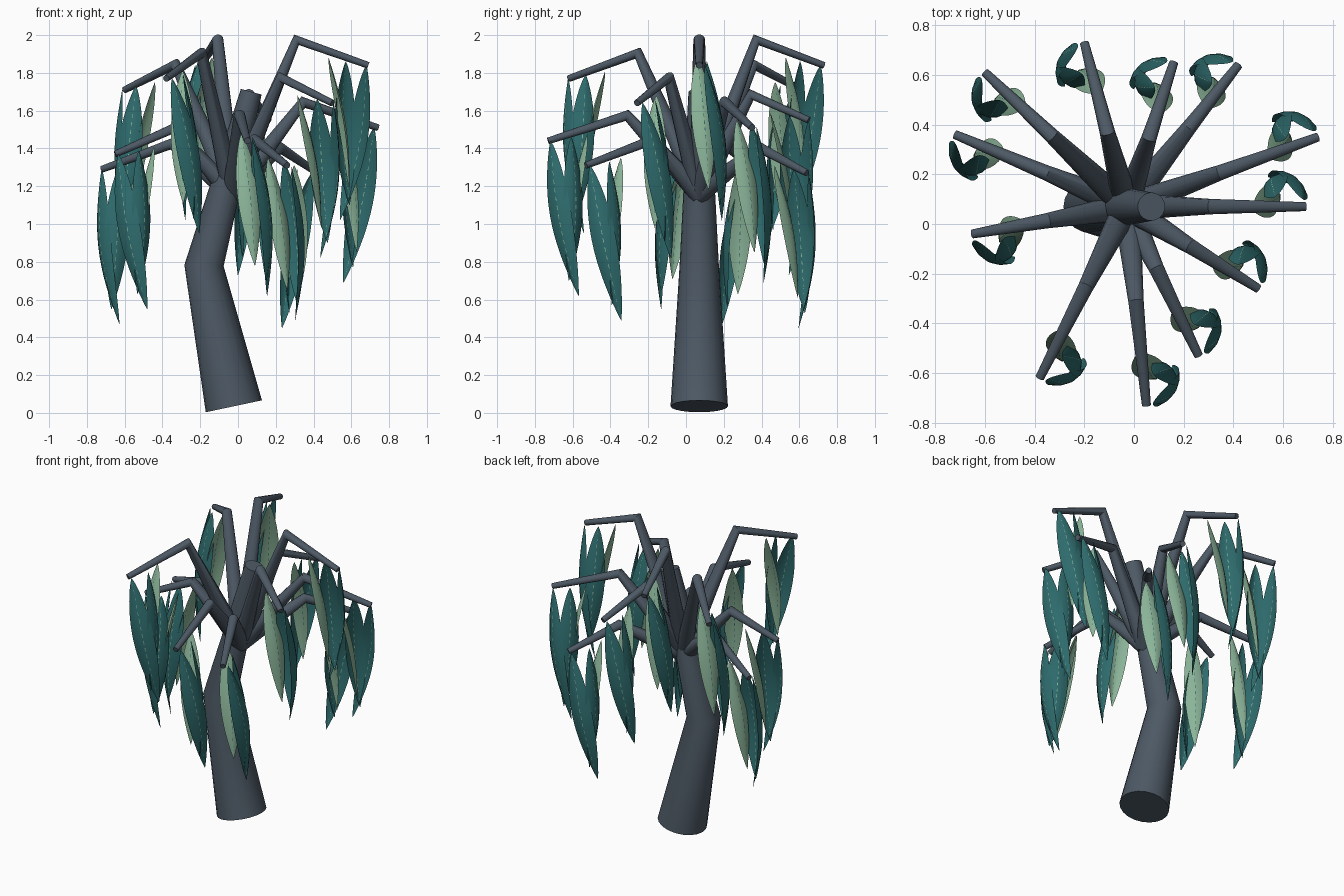
import bpy, bmesh, math
from mathutils import Vector

cube = bpy.data.objects.get("Cube")
if cube:
    bpy.data.objects.remove(cube, do_unlink=True)


def material(name, rgb):
    m = bpy.data.materials.new(name)
    m.use_nodes = True
    m.diffuse_color = (*rgb, 1)
    m.node_tree.nodes["Principled BSDF"].inputs["Base Color"].default_value = (*rgb, 1)
    return m


BARK = material("slate bark", (0.075, 0.1, 0.13))
TEAL = material("deep teal leaf", (0.027, 0.145, 0.15))
PALE = material("pale green leaf", (0.26, 0.46, 0.32))


def finish(bm, name, mats, angle):
    mesh = bpy.data.meshes.new(name)
    bm.to_mesh(mesh)
    bm.free()
    for mat in mats:
        mesh.materials.append(mat)
    ob = bpy.data.objects.new(name, mesh)
    bpy.context.collection.objects.link(ob)
    bpy.ops.object.select_all(action='DESELECT')
    ob.select_set(True)
    bpy.context.view_layer.objects.active = ob
    bpy.ops.object.shade_smooth_by_angle(angle=math.radians(angle))


# Tapered limb with one mitred bend
def limb(name, points, radii, sides):
    p = [Vector(q) for q in points]
    first, last = (p[1] - p[0]).normalized(), (p[2] - p[1]).normalized()
    side = first.cross(last).normalized()
    bm = bmesh.new()
    rings = []
    for c, d, r in zip(p, (first, (first + last).normalized(), last), radii):
        other = d.cross(side)
        rings.append([])
        for i in range(sides):
            a = math.tau * i / sides
            rings[-1].append(bm.verts.new(c + r * (math.cos(a) * side + math.sin(a) * other)))
    for low, high in zip(rings, rings[1:]):
        for i in range(sides):
            j = (i + 1) % sides
            bm.faces.new((low[i], low[j], high[j], high[i]))
    bm.faces.new(rings[0][::-1])
    bm.faces.new(rings[-1])
    bmesh.ops.recalc_face_normals(bm, faces=bm.faces[:])
    finish(bm, name, [BARK], 35)


# Hanging blade, bowed outward, with a dashed midrib in the second colour
def leaf(name, top, bottom, normal, width, bow, mats, rows=36):
    across = (bottom - top).cross(normal).normalized()
    bm = bmesh.new()
    grid = []
    for i in range(rows + 1):
        s = i / rows
        half = width / 2 * math.sin(math.pi * s ** 0.9) ** 0.85 if 0 < i < rows else 0.001
        centre = top.lerp(bottom, s) + normal * bow * math.sin(math.pi * s)
        grid.append([bm.verts.new(centre + across * half * k - normal * half * (0.4 * k * k))
                     for k in (-1, -0.5, -0.03, 0.03, 0.5, 1)])
    for i, (a, b) in enumerate(zip(grid, grid[1:])):
        for k in range(5):
            face = bm.faces.new((a[k], b[k], b[k + 1], a[k + 1]))
            face.material_index = int(k == 2 and i % 2 == 1)
    finish(bm, name, mats, 40)


# Trunk
limb("trunk", [(-0.022, 0.07, 0.035), (-0.18, 0.07, 0.78), (0.07, 0.07, 1.7)],
     (0.152, 0.104, 0.057), 20)

# Branch tips (x, y, z) and the level length of each drooping end
FORK = Vector((-0.03, 0.07, 1.16))
BRANCHES = [
    (-0.20, 0.73, 1.84, 0.37), (0.16, 0.65, 1.55, 0.32), (0.42, 0.64, 1.27, 0.32),
    (0.74, 0.35, 1.51, 0.42), (0.69, 0.07, 1.84, 0.38), (0.50, -0.26, 1.64, 0.32),
    (0.26, -0.53, 1.31, 0.39), (0.05, -0.73, 1.44, 0.42), (-0.38, -0.62, 1.77, 0.41),
    (-0.65, -0.04, 1.37, 0.31), (-0.72, 0.36, 1.29, 0.40), (-0.60, 0.61, 1.71, 0.37),
]

# Each leaf: top and bottom as (outward, sideways, height), facing angle, width, bow, colours
LEAVES = [
    ("outer_leaf", (-0.01, 0.03, 0.0), (-0.15, 0.12, -0.82), 55, 0.13, 0.06, (TEAL, PALE)),
    ("side_leaf", (-0.12, 0.04, 0.02), (-0.10, 0.11, -0.74), 122, 0.13, 0.05, (TEAL, PALE)),
    ("inner_leaf", (-0.21, -0.01, 0.04), (-0.10, 0.05, -0.66), 14, 0.125, 0.035, (PALE, TEAL)),
]

for n, (x, y, z, droop) in enumerate(BRANCHES, 1):
    tip = Vector((x, y, z))
    out = Vector((x - FORK.x, y - FORK.y, 0)).normalized()
    turn = Vector((-out.y, out.x, 0))
    bend = tip - out * droop + Vector((0, 0, 0.135))
    limb(f"branch_{n}", [FORK, bend, tip], (0.055, 0.031, 0.018), 14)
    for name, top, bottom, angle, width, bow, mats in LEAVES:
        a = math.radians(angle)
        ends = [tip + out * u + turn * t + Vector((0, 0, h)) for u, t, h in (top, bottom)]
        leaf(f"{name}_{n}", *ends, out * math.cos(a) + turn * math.sin(a), width, bow, mats)
